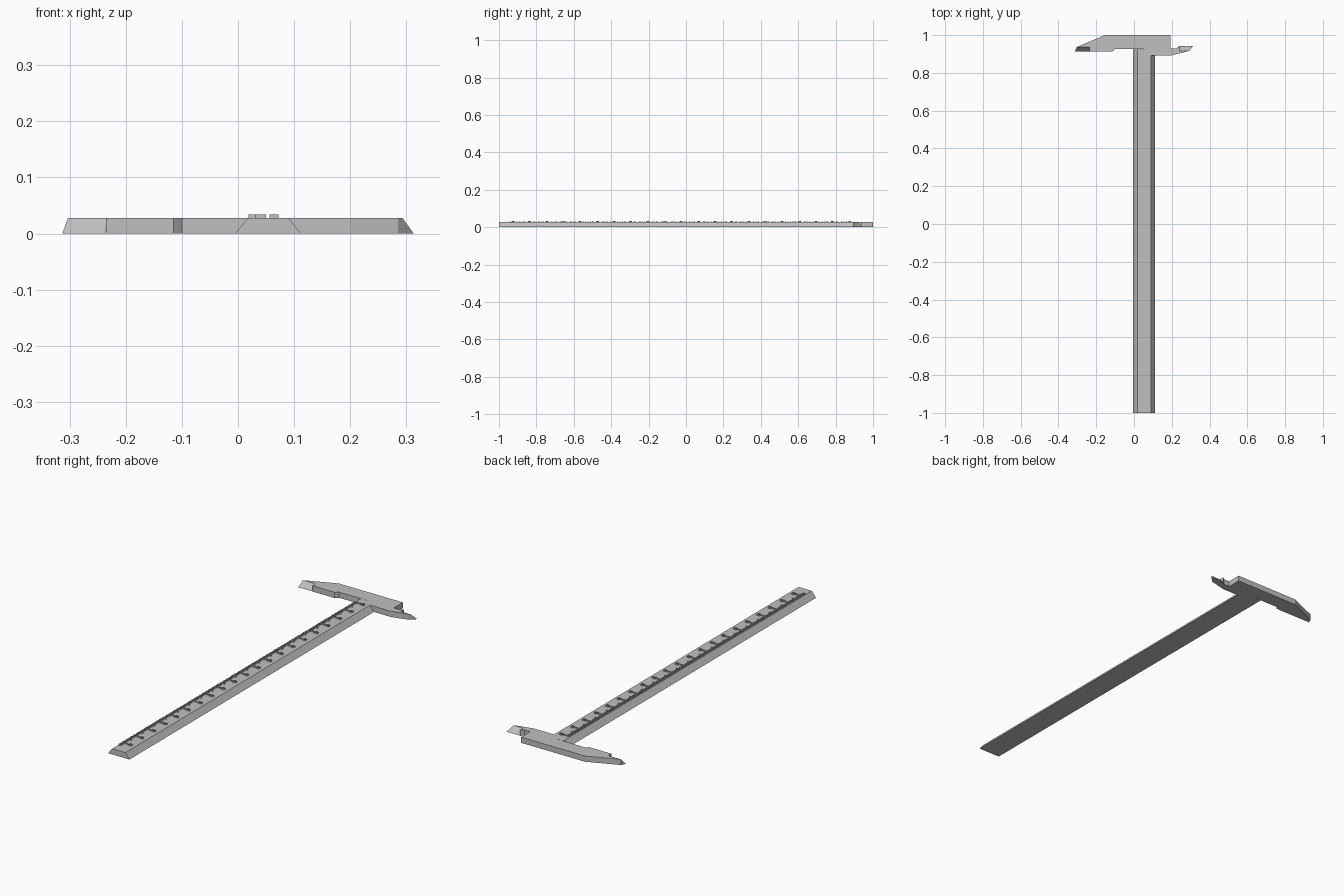
import bpy
import bmesh

cube = bpy.data.objects.get("Cube")
if cube:
    bpy.data.objects.remove(cube, do_unlink=True)

H = 0.028       # body thickness
RAISED = 0.034  # top of the raised scale

steel = bpy.data.materials.new("steel_grey")
steel.use_nodes = True
GREY = (0.53, 0.53, 0.53, 1)
steel.diffuse_color = GREY
steel.node_tree.nodes["Principled BSDF"].inputs["Base Color"].default_value = GREY


def finish(name, bm):
    bmesh.ops.remove_doubles(bm, verts=bm.verts, dist=0.00005)
    bmesh.ops.dissolve_degenerate(bm, edges=bm.edges, dist=0.00005)
    bmesh.ops.recalc_face_normals(bm, faces=bm.faces)
    mesh = bpy.data.meshes.new(name)
    bm.to_mesh(mesh)
    bm.free()
    mesh.materials.append(steel)
    obj = bpy.data.objects.new(name, mesh)
    bpy.context.collection.objects.link(obj)
    return obj


def loft(bm, low, high):
    """Closed solid between two loops with matching points."""
    a = [bm.verts.new(p) for p in low]
    b = [bm.verts.new(p) for p in high]
    n = len(a)
    for i in range(n):
        j = (i + 1) % n
        bm.faces.new((a[i], a[j], b[j], b[i]))
    bm.faces.new(a[::-1])
    bm.faces.new(b)


def block(bm, x0, x1, y0, y1):
    """Raised block standing on the beam."""
    pts = [(x0, y0), (x1, y0), (x1, y1), (x0, y1)]
    loft(bm, [(x, y, H - 0.002) for x, y in pts], [(x, y, RAISED) for x, y in pts])


# Beam: trapezoid section run along y
bm = bmesh.new()
section = [(-0.005, 0), (0.112, 0), (0.09, H), (0.018, H)]
loft(bm, [(x, -1, z) for x, z in section], [(x, 0.925, z) for x, z in section])
finish("beam", bm)

# Fixed jaw head: outline points, with the top point where it differs
outline = [
    ((-0.313, 0.913), (-0.303, 0.937)),    # outside jaw, ground edge
    ((-0.235, 0.913), (-0.235, 0.937)),
    ((-0.235, 0.913), None),
    ((-0.115, 0.913), None),
    ((-0.10, 0.926), None),                # relief step
    ((0.016, 0.926), None),
    ((0.016, 0.893), None),
    ((0.20, 0.893), None),                 # inside jaw
    ((0.285, 0.914), (0.285, 0.914)),
    ((0.313, 0.942), (0.293, 0.917)),
    ((0.24, 0.942), (0.24, 0.917)),        # ground edge of inside jaw
    ((0.24, 0.942), None),
    ((0.225, 0.930), None),
    ((0.194, 0.930), None),
    ((0.194, 1.0), None),                  # back of the head
    ((-0.153, 1.0), None),
    ((-0.303, 0.937), None),
]
# the corner beside the beam is filled by the beam itself
outline[5] = ((0.05, 0.926), None)
outline[6] = ((0.05, 0.893), None)
bm = bmesh.new()
loft(bm, [(*p, 0) for p, q in outline], [(*(q or p), H) for p, q in outline])
finish("fixed_jaw", bm)

# Raised scale: fine ticks, longer at every fifth and tenth
ticks = bmesh.new()
marks = bmesh.new()
PITCH, W = 0.009, 0.001
for i in range(204):
    y = 0.875 - i * PITCH
    end = 0.05 if i % 10 == 0 else 0.04 if i % 5 == 0 else 0.032
    block(ticks, 0.0185, end, y - W, y + W)
    if i % 10 == 0:
        # small open frame beside each tenth tick
        for x in (0.056, 0.070):
            block(marks, x, x + 0.002, y - 0.006, y + 0.006)
        for dy in (-0.005, 0.005):
            block(marks, 0.058, 0.070, y + dy - W, y + dy + W)
finish("scale_ticks", ticks)
finish("scale_marks", marks)
